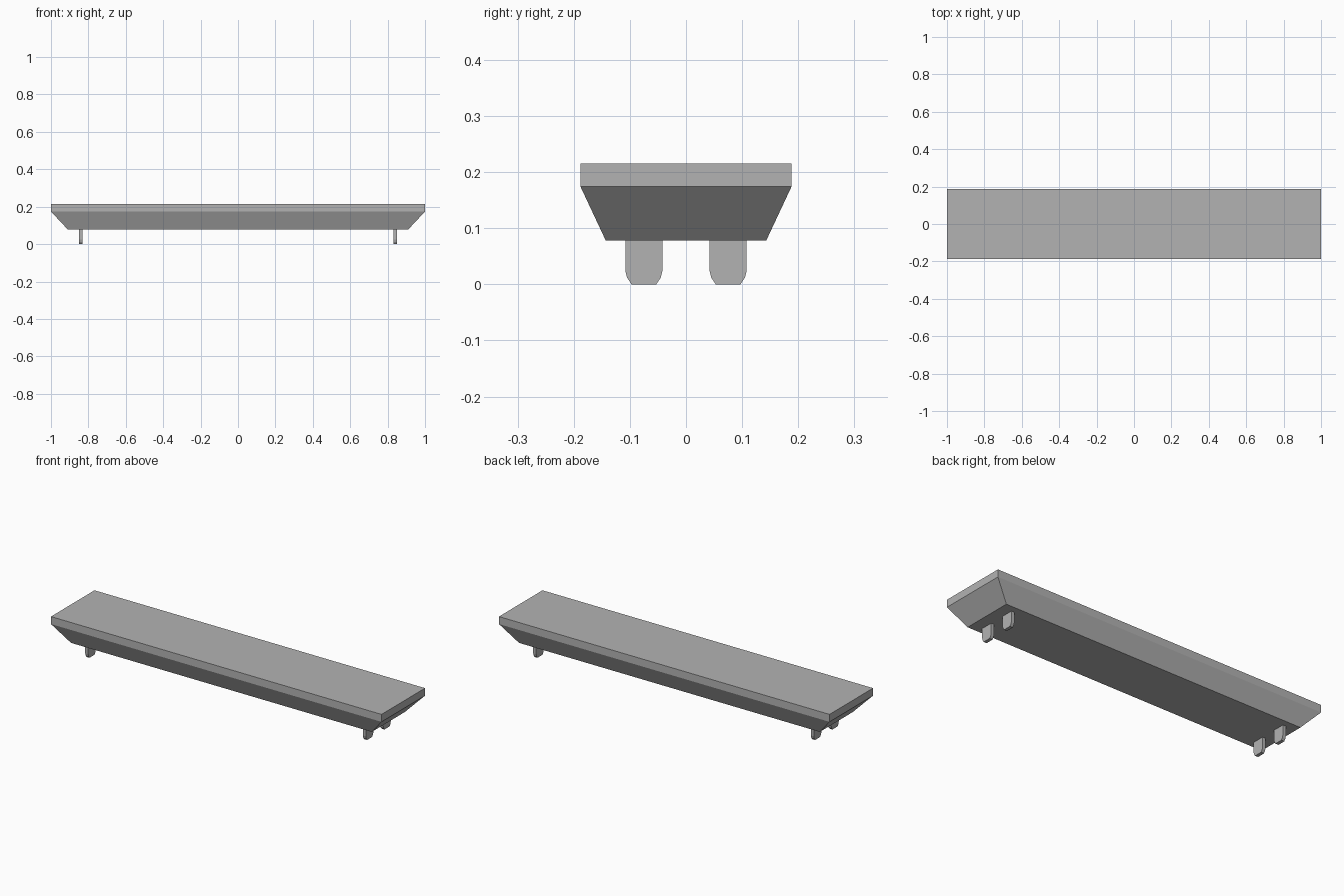
import bpy
import bmesh

cube = bpy.data.objects.get("Cube")
if cube:
    bpy.data.objects.remove(cube, do_unlink=True)

GREY = (0.45, 0.45, 0.45, 1.0)
grey = bpy.data.materials.new("plain grey")
grey.use_nodes = True
grey.diffuse_color = GREY
grey.node_tree.nodes["Principled BSDF"].inputs["Base Color"].default_value = GREY


def loft(name, rings):
    """Skin a stack of matching point loops and cap both ends."""
    bm = bmesh.new()
    loops = [[bm.verts.new(p) for p in ring] for ring in rings]
    for a, b in zip(loops, loops[1:]):
        for i in range(len(a)):
            j = (i + 1) % len(a)
            bm.faces.new((a[i], a[j], b[j], b[i]))
    bm.faces.new(loops[0])
    bm.faces.new(loops[-1])
    bmesh.ops.recalc_face_normals(bm, faces=bm.faces)
    mesh = bpy.data.meshes.new(name)
    bm.to_mesh(mesh)
    bm.free()
    mesh.materials.append(grey)
    obj = bpy.data.objects.new(name, mesh)
    bpy.context.collection.objects.link(obj)
    return obj


def rectangle(x, y, z):
    return [(-x, -y, z), (x, -y, z), (x, y, z), (-x, y, z)]


# Slab: straight rim above, tapered underside below
loft("slab", [rectangle(0.91, 0.143, 0.078),
              rectangle(1.0, 0.188, 0.174),
              rectangle(1.0, 0.188, 0.215)])

# Thin locating tabs with clipped lower corners, two under each end
half_profile = [(0.033, 0.08), (0.033, 0.024), (0.030, 0.012), (0.022, 0.0)]
profile = half_profile + [(-y, z) for y, z in reversed(half_profile)]
for end, sx in (("left", 1), ("right", -1)):
    for side, sy in (("front", -1), ("back", 1)):
        loft(f"{side}_{end}_tab",
             [[(sx * 0.84 + dx, sy * 0.075 + y, z) for y, z in profile]
              for dx in (-0.009, 0.009)])
